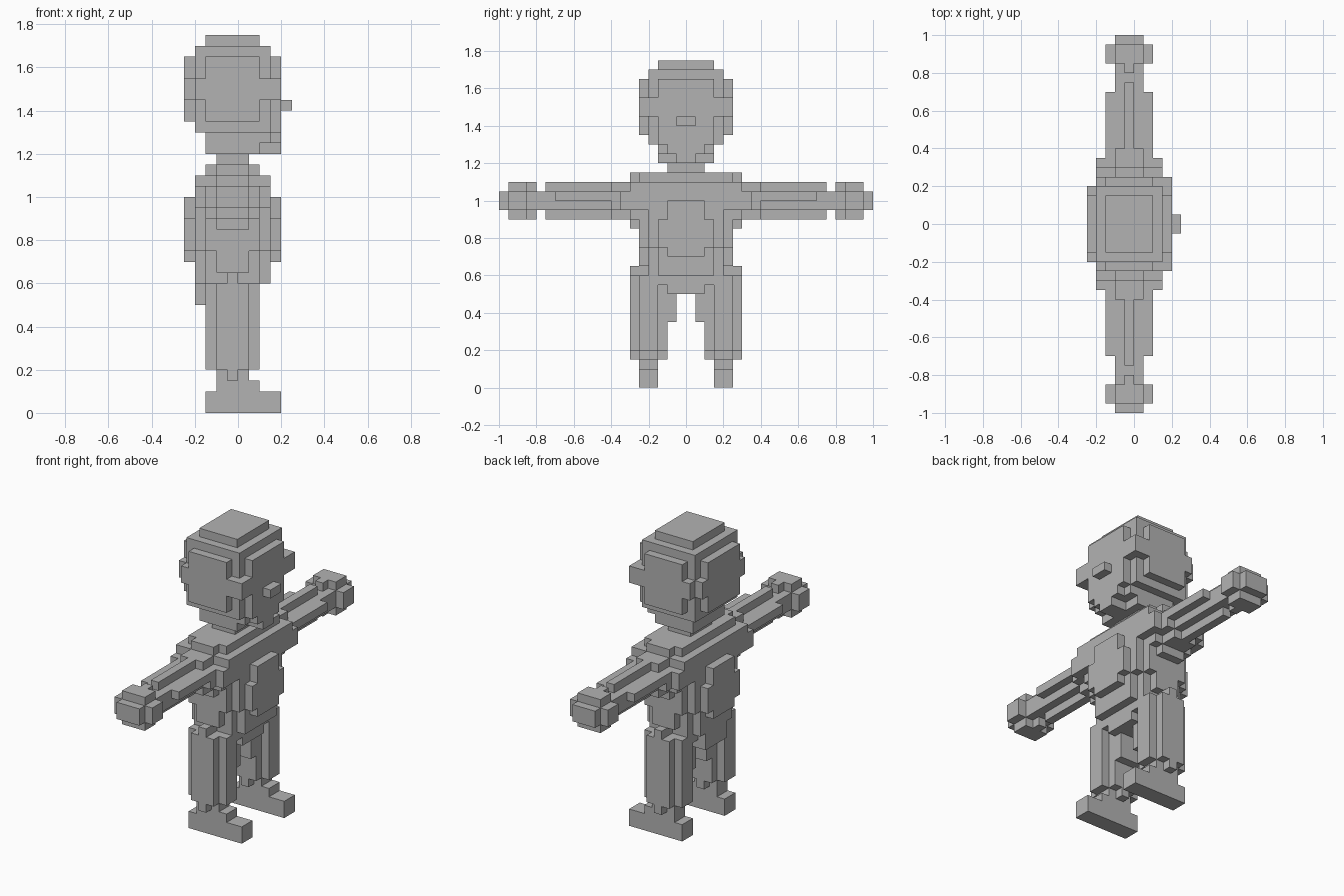
import bpy
import bmesh
from mathutils import Vector

U = 0.05  # edge length of one block

default = bpy.data.objects.get("Cube")
if default:
    bpy.data.objects.remove(default)

grey = bpy.data.materials.new("plain grey")
grey.use_nodes = True
colour = (0.45, 0.45, 0.45, 1)
grey.diffuse_color = colour
grey.node_tree.nodes["Principled BSDF"].inputs["Base Color"].default_value = colour


def block(x, y, z):
    """All unit cells inside a box given by three ranges."""
    return {(i, j, k) for i in range(*x) for j in range(*y) for k in range(*z)}


def wide(x, half, z):
    """A box centred across the body."""
    return block(x, (-half, half), z)


def mirrored(cells):
    return {(i, -1 - j, k) for i, j, k in cells}


# Head: rounded block skull with cut corners, jaw and chin
skull = (wide((-5, 4), 3, (27, 33)) | wide((-4, 3), 4, (27, 33))
         | wide((-3, 2), 5, (27, 33))
         | wide((-4, 4), 5, (29, 31)) | wide((-5, 4), 4, (29, 31)))
crown = wide((-4, 3), 4, (33, 34)) | wide((-3, 2), 3, (33, 35))
jaw = (wide((-4, 3), 4, (26, 27)) | wide((-3, 4), 3, (26, 27))
       | wide((-3, 3), 3, (25, 26)) | wide((-3, 2), 3, (24, 25))
       | wide((2, 4), 2, (25, 26)) | wide((2, 4), 1, (24, 25)))

# Torso: shoulders, chest with raised plates, tapered waist
torso = (wide((-3, 2), 5, (22, 23)) | wide((-2, 1), 6, (22, 23))
         | wide((-4, 3), 6, (19, 22)) | wide((-3, 2), 6, (18, 22))
         | wide((-2, 1), 6, (17, 18))
         | wide((-4, 3), 4, (15, 20)) | wide((-3, 2), 5, (15, 19))
         | wide((-2, 1), 5, (13, 17)) | wide((-4, 3), 3, (13, 15)))
plates = wide((-5, 4), 2, (14, 20)) | wide((-5, 4), 3, (15, 18))

# Pelvis
pelvis = (wide((-3, 2), 4, (12, 15)) | wide((-4, 3), 3, (12, 14))
          | wide((-4, 2), 2, (10, 12)) | wide((-3, 2), 3, (11, 12)))

# Arm: round block section reaching sideways, with shoulder and wrist
arm = (block((-4, 3), (6, 7), (19, 21)) | block((-3, 2), (6, 8), (19, 21))
       | block((-2, 1), (6, 8), (18, 22))
       | block((-1, 0), (8, 15), (18, 22)) | block((-2, 1), (8, 16), (19, 21))
       | block((-3, 2), (8, 14), (20, 21)))

# Hand: rounded block fist
hand = (block((-1, 0), (16, 17), (18, 22)) | block((-2, 1), (17, 19), (18, 22))
        | block((-3, 2), (17, 19), (19, 21)) | block((-2, 1), (16, 20), (19, 21)))

# Leg: long rounded column with an inner thigh
leg = (block((-1, 0), (2, 6), (3, 13)) | block((-2, 1), (2, 6), (4, 12))
       | block((-3, 2), (3, 5), (4, 12)) | block((-2, 1), (1, 2), (7, 11)))

# Foot: flat sole with a stepped ankle
foot = (block((-3, 4), (3, 5), (0, 2)) | block((-2, 2), (3, 5), (2, 3))
        | block((-2, 1), (3, 5), (3, 4)))

parts = {
    "head": skull | crown | jaw,
    "nose": wide((4, 5), 1, (28, 29)),
    "neck": wide((-2, 1), 2, (23, 24)),
    "torso": torso | plates,
    "pelvis": pelvis,
}
for name, cells in (("arm", arm), ("hand", hand), ("leg", leg), ("foot", foot)):
    parts["rear_side_" + name] = cells
    parts["front_side_" + name] = mirrored(cells)

filled = set().union(*parts.values())


def build(name, cells):
    """Make the outer skin of a part, leaving out faces hidden by any block."""
    bm = bmesh.new()
    verts = {}

    def corner(p):
        key = tuple(int(round(c)) for c in p)
        if key not in verts:
            verts[key] = bm.verts.new(Vector(key) * U)
        return verts[key]

    for cell in sorted(cells):
        for axis in range(3):
            a, b = Vector(), Vector()
            a[(axis + 1) % 3] = 1
            b[(axis + 2) % 3] = 1
            for side in (0, 1):
                near = list(cell)
                near[axis] += 2 * side - 1
                if tuple(near) in filled:
                    continue
                o = Vector(cell)
                o[axis] += side
                ring = [o, o + a, o + a + b, o + b]
                if not side:
                    ring.reverse()
                bm.faces.new([corner(p) for p in ring])
    # Merge flat runs of blocks into large clean faces
    bmesh.ops.dissolve_limit(bm, angle_limit=0.01, verts=bm.verts[:], edges=bm.edges[:])
    mesh = bpy.data.meshes.new(name)
    bm.to_mesh(mesh)
    bm.free()
    mesh.materials.append(grey)
    bpy.context.collection.objects.link(bpy.data.objects.new(name, mesh))


claimed = set()
for part, part_cells in parts.items():
    build(part, part_cells - claimed)
    claimed |= part_cells
